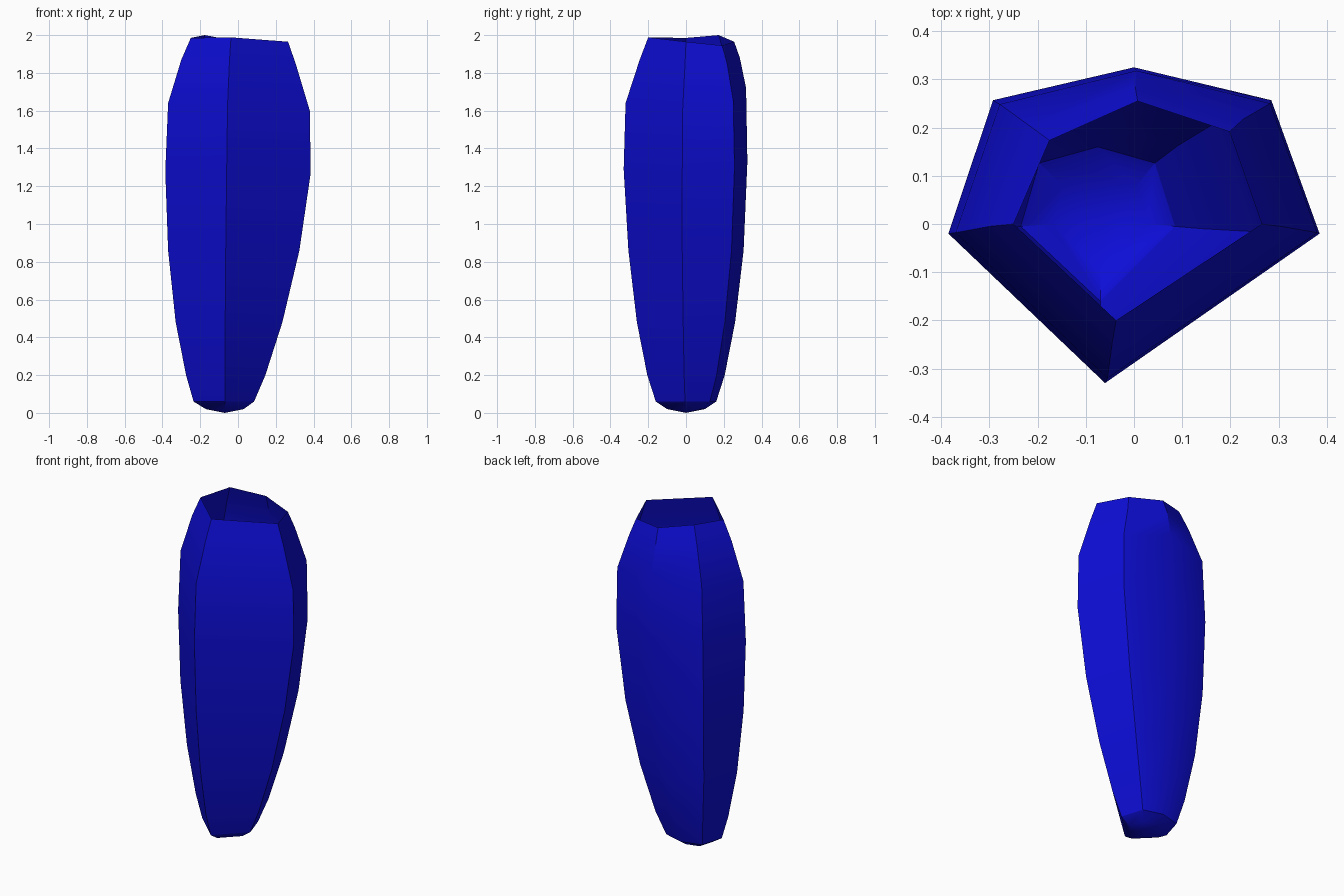
import bpy, bmesh, math

cube = bpy.data.objects.get("Cube")
if cube:
    bpy.data.objects.remove(cube, do_unlink=True)

# One deep blue material
blue = bpy.data.materials.new("deep blue")
blue.use_nodes = True
colour = (0.004, 0.004, 0.68, 1.0)
blue.diffuse_color = colour
blue.node_tree.nodes["Principled BSDF"].inputs["Base Color"].default_value = colour

# Profile rows: z, left x, right x, front corner x, front y, back y, side corner y
PROFILE = [
    (0.02, -0.17, 0.03, -0.07, -0.10, 0.10, 0.00),
    (0.06, -0.235, 0.085, -0.07, -0.16, 0.16, -0.005),
    (0.20, -0.275, 0.145, -0.07, -0.205, 0.205, -0.01),
    (0.48, -0.33, 0.235, -0.068, -0.26, 0.26, -0.015),
    (0.86, -0.37, 0.325, -0.065, -0.305, 0.305, -0.02),
    (1.28, -0.385, 0.385, -0.06, -0.33, 0.325, -0.02),
    (1.63, -0.37, 0.38, -0.055, -0.32, 0.318, -0.018),
    (1.86, -0.30, 0.305, -0.045, -0.245, 0.285, -0.005),
    (1.985, -0.25, 0.265, -0.037, -0.20, 0.255, 0.00),
]
# Height offsets per corner: left, front, right, back right, back, back left
TILT = {
    5: (0.0, 0.01, -0.01, 0.02, 0.05, 0.03),
    6: (0.01, 0.01, -0.03, 0.02, 0.09, 0.06),
    7: (0.01, 0.01, -0.01, -0.01, 0.02, 0.03),
    8: (0.0, 0.003, -0.02, -0.04, -0.02, 0.015),
}


def ring_points(i):
    """Six corners of the vessel wall at one level."""
    z, xl, xr, xf, yf, yb, ys = PROFILE[i]
    mid = (xl + xr) / 2
    rim = max(0.0, (z - 1.6) / 0.385)
    kx, ky = 0.76 - 0.05 * rim, 0.79 - 0.11 * rim
    corners = [
        (xl, ys), (xf, yf), (xr, ys),
        (mid + 0.74 * (xr - mid), yb * (0.79 - 0.04 * rim)),
        (mid, yb),
        (mid + kx * (xl - mid), yb * ky),
    ]
    tilt = TILT.get(i, (0,) * 6)
    return [(x, y, z + t) for (x, y), t in zip(corners, tilt)]


# Open six-sided vessel wall, lofted ring to ring
bm = bmesh.new()
rings = [[bm.verts.new(p) for p in ring_points(i)] for i in range(len(PROFILE))]
for low, high in zip(rings, rings[1:]):
    for j in range(6):
        k = (j + 1) % 6
        bm.faces.new((low[j], low[k], high[k], high[j]))

# Shallow pointed base
tip = bm.verts.new((-0.07, 0.0, 0.0))
for j in range(6):
    bm.faces.new((tip, rings[0][(j + 1) % 6], rings[0][j]))
bm.normal_update()

mesh = bpy.data.meshes.new("vessel_body")
bm.to_mesh(mesh)
bm.free()
mesh.materials.append(blue)
vessel = bpy.data.objects.new("vessel_body", mesh)
bpy.context.collection.objects.link(vessel)

# Smooth along the length, crisp at the corners
bpy.ops.object.select_all(action="DESELECT")
vessel.select_set(True)
bpy.context.view_layer.objects.active = vessel
bpy.ops.object.shade_smooth_by_angle(angle=math.radians(30))
